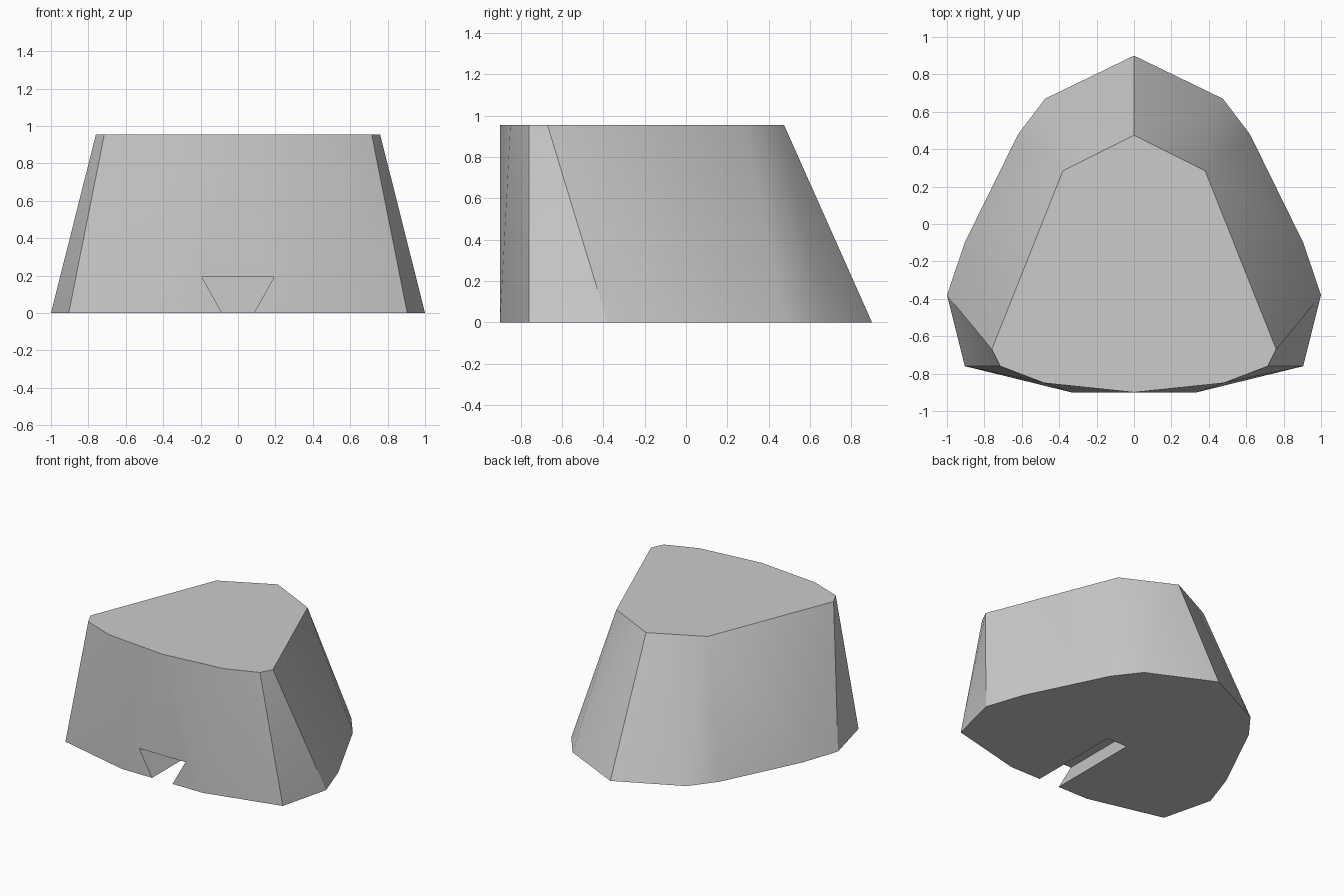
import bpy
import bmesh
import math

if "Cube" in bpy.data.objects:
    bpy.data.objects.remove(bpy.data.objects["Cube"], do_unlink=True)

HEIGHT = 0.954

# Half outlines from back centre round the left side to the front
BASE = [(0, 0.9), (0.475, 0.67), (0.62, 0.48), (0.905, -0.1),
        (1.0, -0.38), (0.905, -0.76), (0.335, -0.9)]
TOP = [(0, 0.475), (0.38, 0.285), (0.76, -0.67),
       (0.715, -0.76), (0.48, -0.85), (0, -0.9)]
# Dovetail slot: half widths at the floor and at the ceiling
SLOT = [(0.085, 0.0), (0.193, 0.193)]
SLOT_END = -0.18


def mirrored(points):
    return points + [(-x, y) for x, y in points if x > 0]


def hull_object(name, points):
    """Convex solid wrapped round the given points."""
    bm = bmesh.new()
    for p in points:
        bm.verts.new(p)
    bmesh.ops.convex_hull(bm, input=bm.verts)
    bmesh.ops.dissolve_limit(bm, angle_limit=math.radians(0.5),
                             verts=bm.verts, edges=bm.edges)
    bmesh.ops.recalc_face_normals(bm, faces=bm.faces)
    mesh = bpy.data.meshes.new(name)
    bm.to_mesh(mesh)
    bm.free()
    obj = bpy.data.objects.new(name, mesh)
    bpy.context.collection.objects.link(obj)
    return obj


# Material
grey = bpy.data.materials.new("plain grey")
grey.use_nodes = True
colour = (0.6, 0.6, 0.6, 1)
grey.diffuse_color = colour
grey.node_tree.nodes["Principled BSDF"].inputs["Base Color"].default_value = colour

# Tapered body
body = hull_object("tapered_body",
                   [(x, y, 0) for x, y in mirrored(BASE)] +
                   [(x, y, HEIGHT) for x, y in mirrored(TOP)])
body.data.materials.append(grey)

# Slot cutter, extended a little below the floor along its slanted sides
(low, _), (high, roof) = SLOT
drop = 0.05
foot = low - drop * (high - low) / roof
cutter = hull_object("slot_cutter",
                     [(s * w, y, z) for s in (-1, 1) for y in (-1.1, SLOT_END)
                      for w, z in ((foot, -drop), (high, roof))])
cutter.data.materials.append(grey)

cut = body.modifiers.new("slot", 'BOOLEAN')
cut.operation = 'DIFFERENCE'
cut.solver = 'EXACT'
cut.object = cutter
bpy.ops.object.select_all(action='DESELECT')
body.select_set(True)
bpy.context.view_layer.objects.active = body
bpy.ops.object.modifier_apply(modifier=cut.name)
bpy.data.objects.remove(cutter, do_unlink=True)

# Soft facets with crisp corners
bpy.ops.object.shade_smooth_by_angle(angle=math.radians(30))
